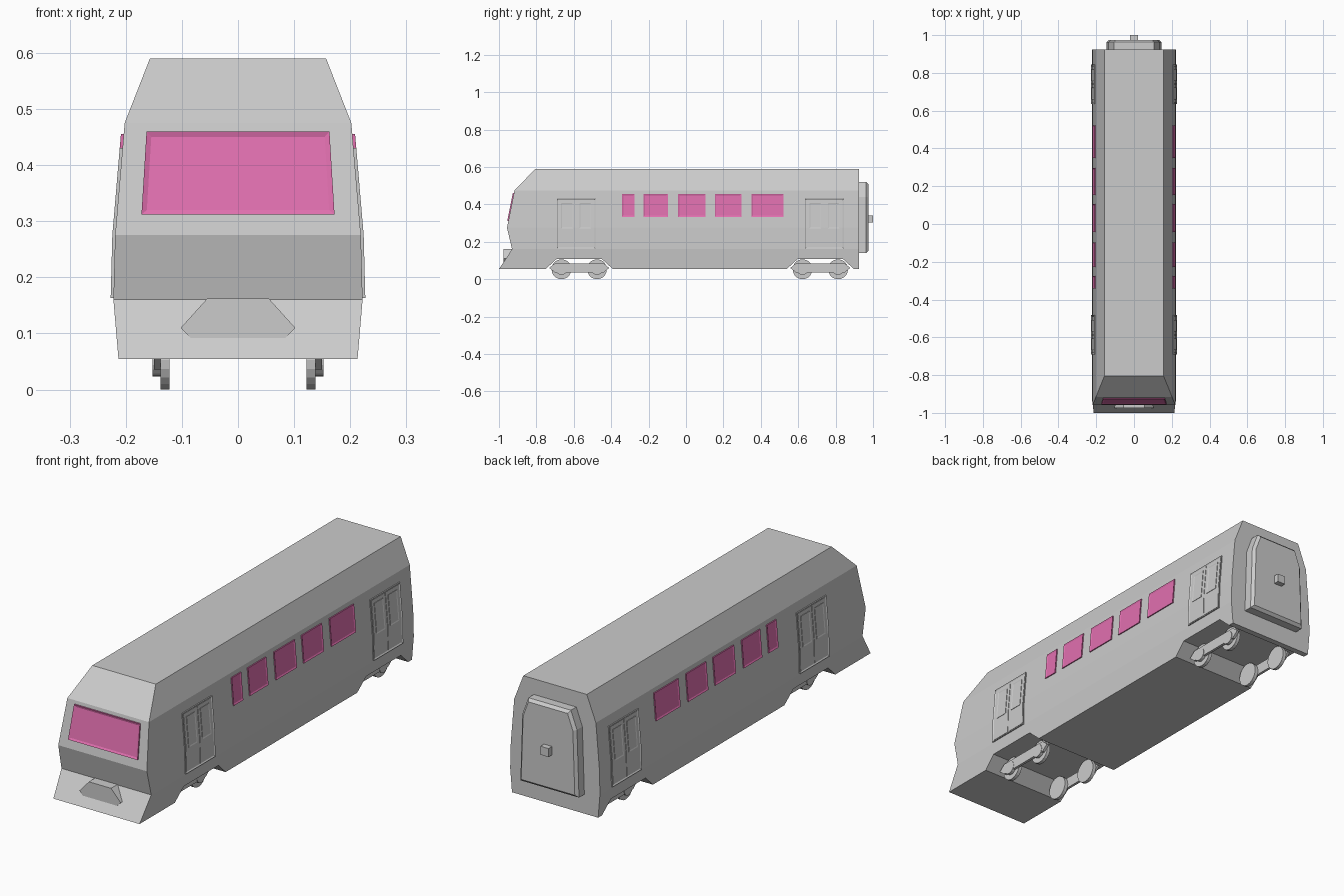
import bpy, bmesh
from math import pi
from mathutils import Vector, Matrix

if "Cube" in bpy.data.objects:
    bpy.data.objects.remove(bpy.data.objects["Cube"])

pink = bpy.data.materials.new("pink_glass")
pink.diffuse_color = (0.75, 0.16, 0.43, 1)
pink.use_nodes = True
pink.node_tree.nodes["Principled BSDF"].inputs["Base Color"].default_value = pink.diffuse_color

# Half cross-section of the car wall (x, z) and nose profile (y, z)
WALL = [(0.213, 0.054), (0.222, 0.16), (0.219, 0.275), (0.202, 0.475), (0.157, 0.59)]
NOSE = [(-1.0, 0.054), (-0.93, 0.16), (-0.957, 0.275), (-0.917, 0.475), (-0.805, 0.59)]
BOGIES = (-0.571, 0.718)


def along(profile, z):
    for (a, z0), (b, z1) in zip(profile, profile[1:]):
        if z <= z1:
            return a + (b - a) * (z - z0) / (z1 - z0)
    return profile[-1][0]


def finish(name, bm, mat=None, mirror=False):
    bmesh.ops.recalc_face_normals(bm, faces=bm.faces)
    me = bpy.data.meshes.new(name)
    bm.to_mesh(me)
    bm.free()
    ob = bpy.data.objects.new(name, me)
    bpy.context.collection.objects.link(ob)
    if mat:
        me.materials.append(mat)
    if mirror:
        ob.modifiers.new("Mirror", 'MIRROR').use_mirror_merge = False
    return ob


def prism(name, pts, axis, a, b, **kw):
    """Extrude a 2D outline along x (points are y,z) or y (points are x,z)."""
    bm = bmesh.new()
    place = (lambda u, v, t: (t, u, v)) if axis == 'X' else (lambda u, v, t: (u, t, v))
    face = bm.faces.new([bm.verts.new(place(u, v, a)) for u, v in pts])
    ext = bmesh.ops.extrude_face_region(bm, geom=[face])
    verts = [g for g in ext["geom"] if isinstance(g, bmesh.types.BMVert)]
    bmesh.ops.translate(bm, verts=verts, vec=place(0, 0, b - a))
    return finish(name, bm, **kw)


def slab(name, rows, out, off, rim, depth, **kw):
    """Thin plate lying on a wall, with a raised rim around a sunken middle."""
    bm = bmesh.new()
    out = Vector(out)
    front = [[bm.verts.new(Vector(p) + out * off) for p in r] for r in rows]
    back = [[bm.verts.new(Vector(p) - out * 0.01) for p in r] for r in rows]
    faces = []
    for i in range(len(rows) - 1):
        for g in (front, back):
            f = bm.faces.new((g[i][0], g[i][1], g[i + 1][1], g[i + 1][0]))
            if g is front:
                faces.append(f)
        for s in (0, 1):
            bm.faces.new((front[i][s], front[i + 1][s], back[i + 1][s], back[i][s]))
    for i in (0, -1):
        bm.faces.new((front[i][0], front[i][1], back[i][1], back[i][0]))
    bmesh.ops.recalc_face_normals(bm, faces=bm.faces)
    if rim:
        bmesh.ops.inset_region(bm, faces=faces, thickness=rim, depth=-depth, use_even_offset=True)
    return finish(name, bm, mirror=out.x > 0, **kw)


def side_slab(name, y0, y1, z0, z1, off, rim=0, depth=0, **kw):
    zs = [z0] + ([0.275] if z0 < 0.275 < z1 else []) + [z1]
    rows = [((along(WALL, z), y0, z), (along(WALL, z), y1, z)) for z in zs]
    return slab(name, rows, (1, 0, 0), off, rim, depth, **kw)


# Car body: side profile with bogie notches, trimmed by the cross-section
profile = NOSE + [(0.925, 0.59), (0.925, 0.054)]
for c in reversed(BOGIES):
    profile += [(c + 0.18, 0.054), (c + 0.122, 0.107), (c - 0.122, 0.107), (c - 0.18, 0.054)]
body = prism("car_body", profile, 'X', -0.3, 0.3)
section = WALL + [(-x, z) for x, z in reversed(WALL)]
section = [(0.2126, 0.04)] + section + [(-0.2126, 0.04)]
cutter = prism("body_section_cutter", section, 'Y', -1.2, 1.2)
cutter.hide_render = True
mod = body.modifiers.new("Trim", 'BOOLEAN')
mod.operation, mod.object, mod.solver = 'INTERSECT', cutter, 'EXACT'
bpy.context.view_layer.objects.active = body
bpy.ops.object.modifier_apply(modifier="Trim")
bpy.data.objects.remove(cutter)

# Windscreen
rows = [((-w, along(NOSE, z), z), (w, along(NOSE, z), z)) for w, z in ((0.172, 0.312), (0.163, 0.46))]
slab("windscreen", rows, (0, -1, 0), 0.006, 0.009, 0.004, mat=pink)

# Front coupler cover
hexa = [(-0.102, 0.11), (-0.055, 0.162), (0.055, 0.162), (0.102, 0.11), (0.078, 0.085), (-0.078, 0.085)]
prism("front_coupler_cover", hexa, 'Y', -0.975, -0.92)

# Side windows
for y0, y1 in ((-0.342, -0.275), (-0.227, -0.097), (-0.042, 0.105), (0.154, 0.296), (0.35, 0.522)):
    side_slab("side_window", y0, y1, 0.333, 0.455, 0.005, 0.007, 0.003, mat=pink)

# Double doors: frame, two leaves, one sunken pane per leaf
for c in (-0.587, 0.74):
    side_slab("door_frame", c - 0.104, c + 0.104, 0.163, 0.43, 0.005, 0.006, 0.004)
    for s in (-1, 1):
        y0, y1 = sorted((c + s * 0.002, c + s * 0.097))
        side_slab("door_leaf", y0, y1, 0.17, 0.424, 0.003)
        y0, y1 = sorted((c + s * 0.018, c + s * 0.08))
        side_slab("door_pane", y0, y1, 0.272, 0.407, 0.005, 0.005, 0.0015)


# Bogies: wheels, axle covers and side frames
def disc(name, y, x0, x1, r):
    bm = bmesh.new()
    m = Matrix.Translation(((x0 + x1) / 2, y, 0.053)) @ Matrix.Rotation(pi / 2, 4, 'Y')
    bmesh.ops.create_cone(bm, cap_ends=True, segments=20, radius1=r, radius2=r, depth=x1 - x0, matrix=m)
    finish(name, bm, mirror=True)


for c in BOGIES:
    for s in (-0.095, 0.095):
        disc("wheel", c + s, 0.122, 0.138, 0.053)
        disc("axle_cover", c + s, 0.137, 0.152, 0.03)
    bar = [(c - 0.16, 0.06), (c - 0.13, 0.036), (c + 0.13, 0.036), (c + 0.16, 0.06),
           (c + 0.13, 0.085), (c - 0.13, 0.085)]
    prism("bogie_side_frame", bar, 'X', 0.138, 0.15, mirror=True)

# Rear gangway plate with bevelled rim, and rear coupler
half = [(0.145, 0.14), (0.135, 0.44), (0.105, 0.52)]
bm_outline = half + [(-x, z) for x, z in reversed(half)]
gangway = prism("rear_gangway", bm_outline, 'Y', 0.915, 0.975)
bm = bmesh.new()
bm.from_mesh(gangway.data)
rim = [e for e in bm.edges if all(v.co.y > 0.97 for v in e.verts)]
bmesh.ops.bevel(bm, geom=rim, offset=0.012, segments=1, affect='EDGES')
bm.to_mesh(gangway.data)
bm.free()
prism("rear_coupler", [(-0.02, 0.302), (0.02, 0.302), (0.02, 0.34), (-0.02, 0.34)], 'Y', 0.97, 1.0)
